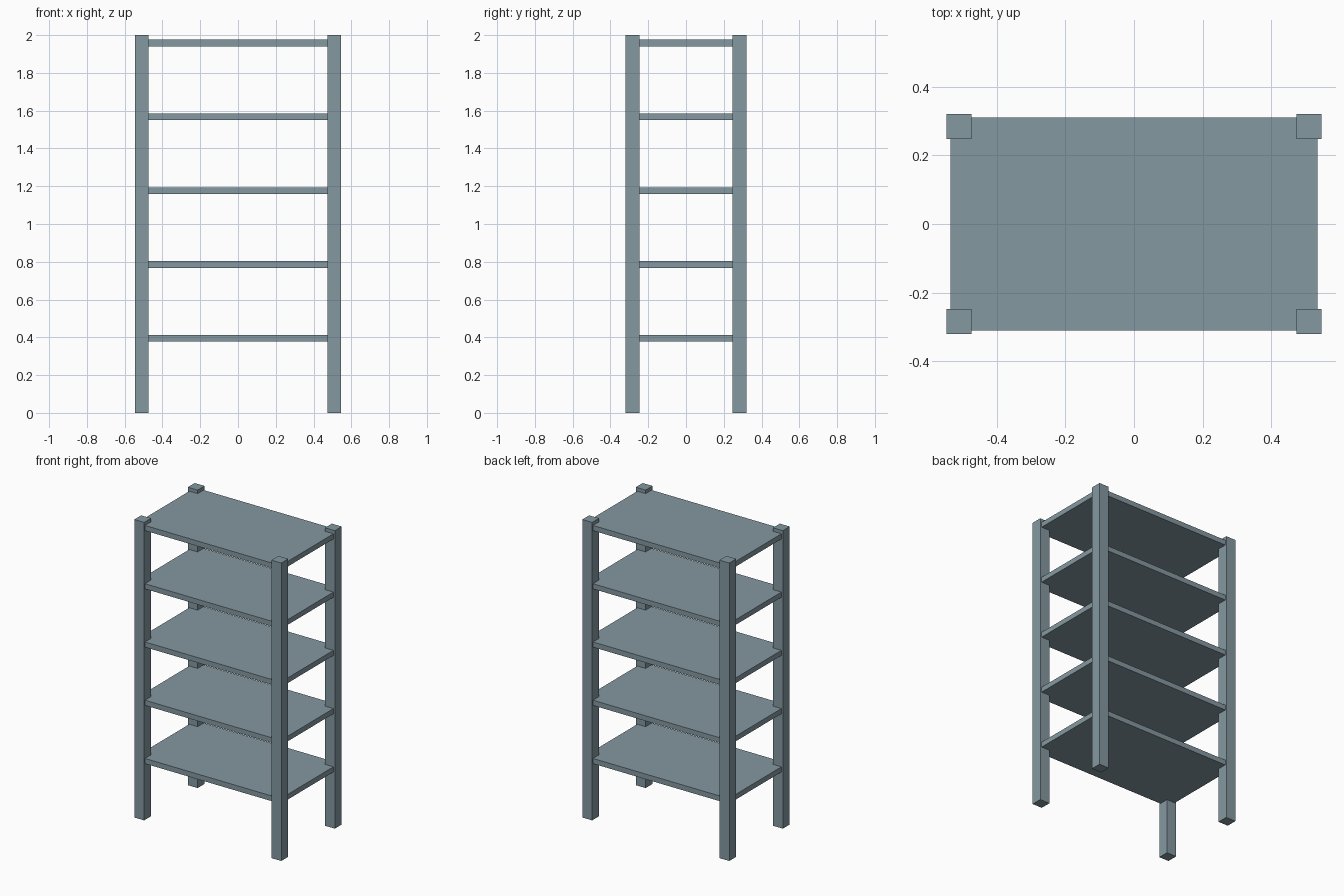
import bpy

if "Cube" in bpy.data.objects:
    bpy.data.objects.remove(bpy.data.objects["Cube"])

# One flat colour for the whole rack
steel = bpy.data.materials.new("grey_blue_steel")
steel.diffuse_color = (0.231, 0.314, 0.352, 1.0)
steel.use_nodes = True
steel.node_tree.nodes["Principled BSDF"].inputs["Base Color"].default_value = steel.diffuse_color


def box(name, x, y, z, sx, sy, sz):
    """Box centred at x, y with its base at z."""
    bpy.ops.mesh.primitive_cube_add(size=1, location=(x, y, z + sz / 2))
    ob = bpy.context.object
    ob.name = name
    ob.scale = (sx, sy, sz)
    bpy.ops.object.transform_apply(location=False, rotation=False, scale=True)
    ob.data.materials.append(steel)
    return ob


# Four corner posts
POST = 0.073
for side, sx in (("left", -1), ("right", 1)):
    for end, sy in (("front", -1), ("back", 1)):
        box(f"{end}_{side}_post", sx * 0.5095, sy * 0.284, 0, POST, POST, 2.0)

# Five evenly spaced shelves, set slightly in from the post faces
for i in range(5):
    box(f"shelf_{i + 1}", 0, 0, 0.377 + i * 0.391, 1.07, 0.622, 0.035)
